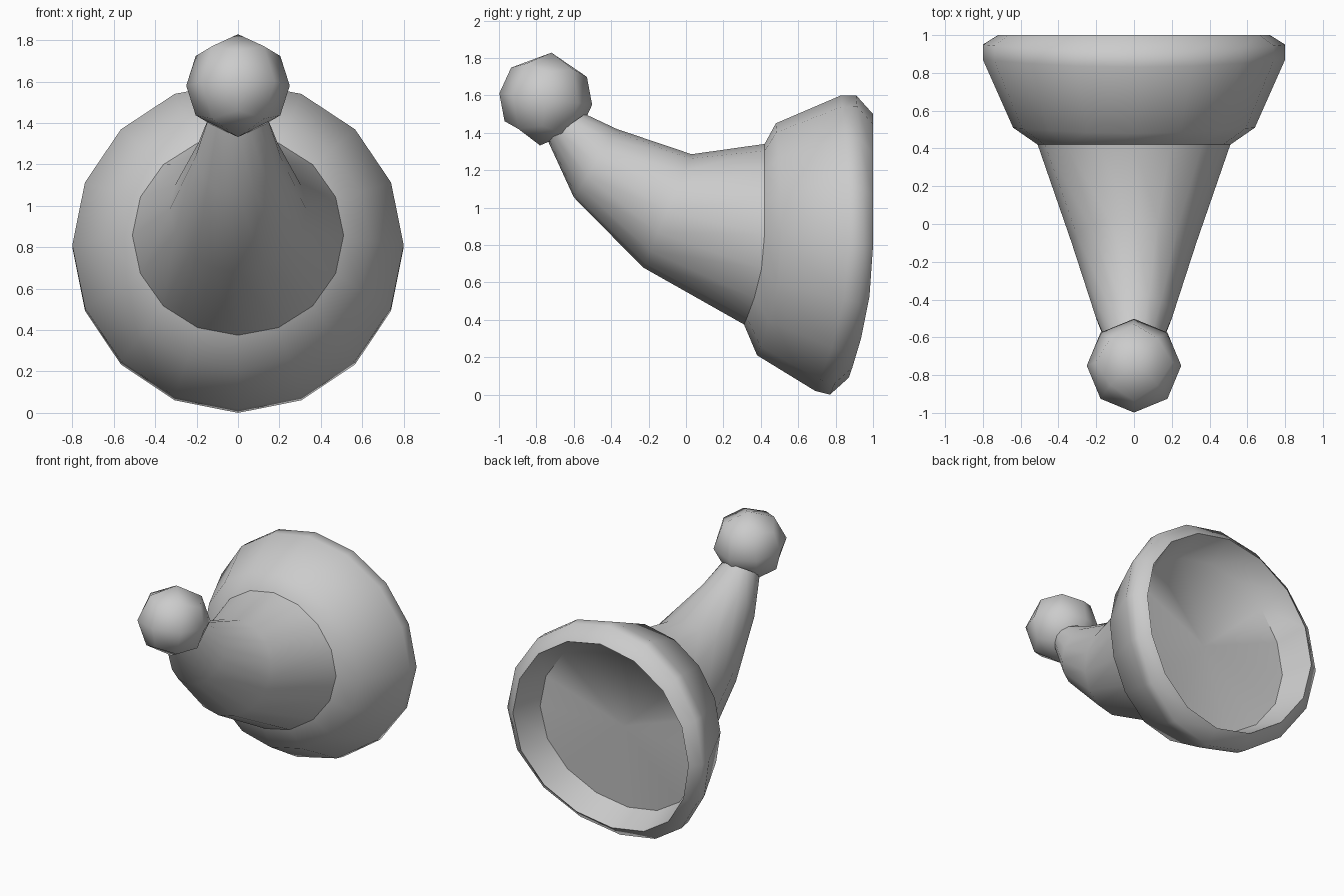
import bpy, bmesh, math
from mathutils import Matrix

if "Cube" in bpy.data.objects:
    bpy.data.objects.remove(bpy.data.objects["Cube"])

SIDES = 16


def finish(bm, name, angle):
    bmesh.ops.recalc_face_normals(bm, faces=bm.faces)
    mesh = bpy.data.meshes.new(name)
    bm.to_mesh(mesh)
    bm.free()
    obj = bpy.data.objects.new(name, mesh)
    bpy.context.collection.objects.link(obj)
    bpy.ops.object.select_all(action='DESELECT')
    obj.select_set(True)
    bpy.context.view_layer.objects.active = obj
    bpy.ops.object.shade_smooth_by_angle(angle=math.radians(angle))
    return obj


def add_ring(bm, top, bottom, half_width, side_y=None):
    """Oval ring from its top and bottom (y, z) and half width.
    With side_y, the lower half sweeps forward in a curve from the sides."""
    mz, hz = (top[1] + bottom[1]) / 2, (top[1] - bottom[1]) / 2
    verts = []
    for i in range(SIDES):
        t = 2 * math.pi * i / SIDES
        c, s = math.cos(t), math.sin(t)
        if side_y is None:
            y = (top[0] + bottom[0]) / 2 + (top[0] - bottom[0]) / 2 * c
        else:
            y = side_y + ((top if c > 0 else bottom)[0] - side_y) * c * c
        verts.append(bm.verts.new((half_width * s, y, mz + hz * c)))
    return verts


def loft(name, rings, angle, tip=None):
    bm = bmesh.new()
    loops = [add_ring(bm, *r) for r in rings]
    for a, b in zip(loops, loops[1:]):
        for i in range(SIDES):
            j = (i + 1) % SIDES
            bm.faces.new((a[i], a[j], b[j], b[i]))
    # close the last ring with a fan or a flat cap
    if tip:
        v = bm.verts.new(tip)
        for i in range(SIDES):
            bm.faces.new((loops[-1][i], loops[-1][(i + 1) % SIDES], v))
    else:
        bm.faces.new(loops[-1])
    return finish(bm, name, angle)


# brim: outer band, rounded lip, inner wall and nearly flat floor
loft("brim", [
    ((0.42, 1.34), (0.31, 0.375), 0.51, 0.42),
    ((0.48, 1.45), (0.38, 0.21), 0.64, 0.51),
    ((0.83, 1.60), (0.69, 0.02), 0.80, 0.87),
    ((0.91, 1.60), (0.77, 0.00), 0.80, 0.95),
    ((1.00, 1.50), (0.87, 0.09), 0.72, 1.00),
    ((0.80, 1.40), (0.68, 0.17), 0.65, 0.78),
], 62, (0, 0.73, 0.79))

# curved tapering cone
loft("cone", [
    ((0.42, 1.34), (0.31, 0.375), 0.51, 0.42),
    ((0.03, 1.285), (-0.23, 0.68), 0.33),
    ((-0.37, 1.42), (-0.60, 1.055), 0.205),
    ((-0.54, 1.50), (-0.74, 1.36), 0.14),
], 60)

# pompom: rounded cube, slightly tipped
bm = bmesh.new()
bmesh.ops.create_cube(bm, size=1)
bmesh.ops.subdivide_edges(bm, edges=bm.edges[:], cuts=1, use_grid_fill=True)
for v in bm.verts:
    v.co = v.co.normalized() * 0.25
bm.transform(Matrix.Translation((0, -0.75, 1.58))
             @ Matrix.Rotation(math.radians(-7), 4, 'X')
             @ Matrix.Rotation(math.radians(45), 4, 'Z'))
finish(bm, "pompom", 60)
